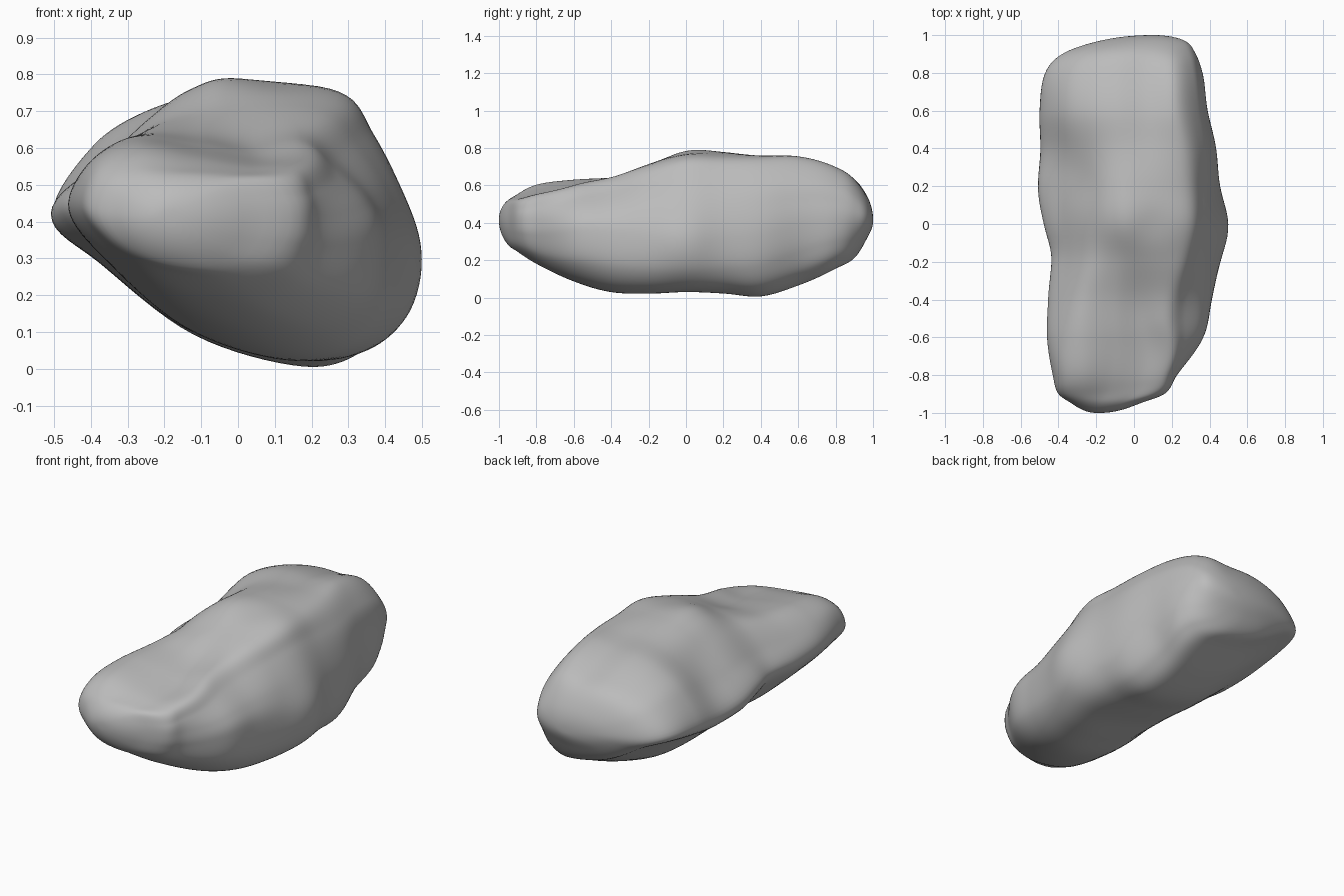
import bpy
import bmesh
import math
from mathutils import Vector

RINGS, AROUND = 96, 112

# Girth profiles (x, z), starting at the sharp left edge and running over the top
NOSE = [(-.42, .43), (-.38, .53), (-.27, .57), (-.12, .55), (.02, .53), (.15, .52), (.19, .46),
        (.20, .40), (.19, .33), (.14, .25), (.02, .21), (-.12, .22), (-.25, .26), (-.36, .34)]
FRONT = [(-.46, .44), (-.40, .56), (-.28, .64), (-.1, .63), (.04, .61), (.19, .63), (.28, .56),
         (.37, .47), (.41, .37), (.39, .20), (.27, .09), (.08, .07), (-.16, .15), (-.36, .31)]
MIDDLE = [(-.47, .44), (-.36, .56), (-.24, .68), (-.12, .76), (.01, .79), (.28, .75), (.37, .64),
          (.44, .49), (.47, .32), (.45, .15), (.34, .05), (.14, .04), (-.13, .12), (-.36, .31)]
BACK = [(-.50, .43), (-.39, .61), (-.25, .70), (-.1, .74), (.06, .74), (.23, .75), (.34, .63),
        (.38, .50), (.39, .38), (.37, .24), (.31, .12), (.18, .06), (-.11, .14), (-.37, .32)]
STEPS = [2 * math.pi * k / len(BACK) for k in range(len(BACK))]
TIP = [(-math.cos(a), math.sin(a)) for a in STEPS]
PROFILES = [(-1, TIP), (-.85, NOSE), (-.5, FRONT), (0, MIDDLE), (.6, BACK), (.85, BACK), (1, TIP)]

# Stations along the length: y, left, right, bottom, top
STATIONS = [(-1, -.2, -.18, .41, .42), (-.95, -.33, .03, .28, .53), (-.9, -.4, .16, .245, .56),
            (-.8, -.43, .23, .18, .6), (-.6, -.46, .37, .085, .625), (-.4, -.455, .41, .03, .655),
            (-.2, -.445, .445, .022, .73), (0, -.475, .465, .03, .79), (.2, -.5, .45, .02, .78),
            (.4, -.495, .435, .005, .765), (.6, -.50, .39, .065, .755),
            (.8, -.47, .36, .155, .695), (.9, -.38, .33, .21, .64), (.97, -.18, .27, .32, .54),
            (1, .09, .11, .41, .42)]

# Soft lumps and hollows: centre, radius, height
LUMPS = [((-.3, .25, .64), .15, -.02), ((-.1, -.2, .72), .18, -.015), ((.1, 0, .78), .1, -.012),
         ((.48, -.02, .3), .17, .035), ((-.48, .15, .43), .15, .01), ((-.44, -.15, .43), .1, -.01)]


def spline(a, b, c, d, t):
    """Smooth curve between b and c."""
    return b + (c - a) * (t / 2) + (a * 2 - b * 5 + c * 4 - d) * (t * t / 2) \
        + (b * 3 - a - c * 3 + d) * (t ** 3 / 2)


def girth(points):
    """Closed smooth outline scaled to a unit box."""
    pts, n, out = [Vector(p) for p in points], len(points), []
    for k in range(AROUND):
        i, t = divmod(k * n / AROUND, 1)
        i = int(i)
        out.append(spline(*(pts[(i + j) % n] for j in (-1, 0, 1, 2)), t))
    lo = [min(p[a] for p in out) for a in (0, 1)]
    hi = [max(p[a] for p in out) for a in (0, 1)]
    return [Vector([(p[a] - lo[a]) / (hi[a] - lo[a]) for a in (0, 1)]) for p in out]


def blend(keys, vals, x):
    """Smooth interpolation through unevenly spaced keys."""
    last = len(keys) - 1

    def slope(i):
        j, k = max(i - 1, 0), min(i + 1, last)
        return (vals[k] - vals[j]) / (keys[k] - keys[j])

    i = max(j for j in range(last) if keys[j] <= x)
    h = keys[i + 1] - keys[i]
    t = (x - keys[i]) / h
    s = t * t * (3 - 2 * t)
    return vals[i] * (1 - s) + vals[i + 1] * s + slope(i) * (h * t * (1 - t) ** 2) \
        - slope(i + 1) * (h * t * t * (1 - t))


# Loft the girths from front to back
profile_y = [y for y, _ in PROFILES]
columns = list(zip(*(girth(p) for _, p in PROFILES)))
station_angles = [math.acos(-s[0]) for s in STATIONS]
boxes = [Vector(s[1:]) for s in STATIONS]
bm = bmesh.new()
rings = []
for r in range(1, RINGS):
    angle = math.pi * r / RINGS
    y = -math.cos(angle)
    left, right, low, high = blend(station_angles, boxes, angle)
    outline = [blend(profile_y, column, y) for column in columns]
    rings.append([bm.verts.new((left + u.x * (right - left), y, low + u.y * (high - low)))
                  for u in outline])
for one, two in zip(rings, rings[1:]):
    for k in range(AROUND):
        m = (k + 1) % AROUND
        bm.faces.new((one[k], one[m], two[m], two[k]))

# Close the two ends
for ring, y, x in ((rings[0], -1, -.19), (rings[-1], 1, .1)):
    tip = bm.verts.new((x, y, .415))
    for k in range(AROUND):
        bm.faces.new((ring[k], ring[(k + 1) % AROUND], tip))
bmesh.ops.recalc_face_normals(bm, faces=bm.faces)
bm.normal_update()

# Push the lumps and hollows into the surface
for v in bm.verts:
    shift = sum(h * math.exp(-((v.co - Vector(c)).length / r) ** 2) for c, r, h in LUMPS)
    v.co += v.normal * shift

mesh = bpy.data.meshes.new("boulder")
bm.to_mesh(mesh)
bm.free()
boulder = bpy.data.objects.new("boulder", mesh)

# Stone colour
stone = bpy.data.materials.new("stone grey")
stone.use_nodes = True
colour = (.5, .5, .5, 1)
stone.diffuse_color = colour
stone.node_tree.nodes["Principled BSDF"].inputs["Base Color"].default_value = colour
mesh.materials.append(stone)

cube = bpy.data.objects.get("Cube")
if cube:
    bpy.data.objects.remove(cube)
bpy.context.collection.objects.link(boulder)
bpy.context.view_layer.objects.active = boulder
boulder.select_set(True)
bpy.ops.object.shade_smooth_by_angle(angle=math.radians(40))
